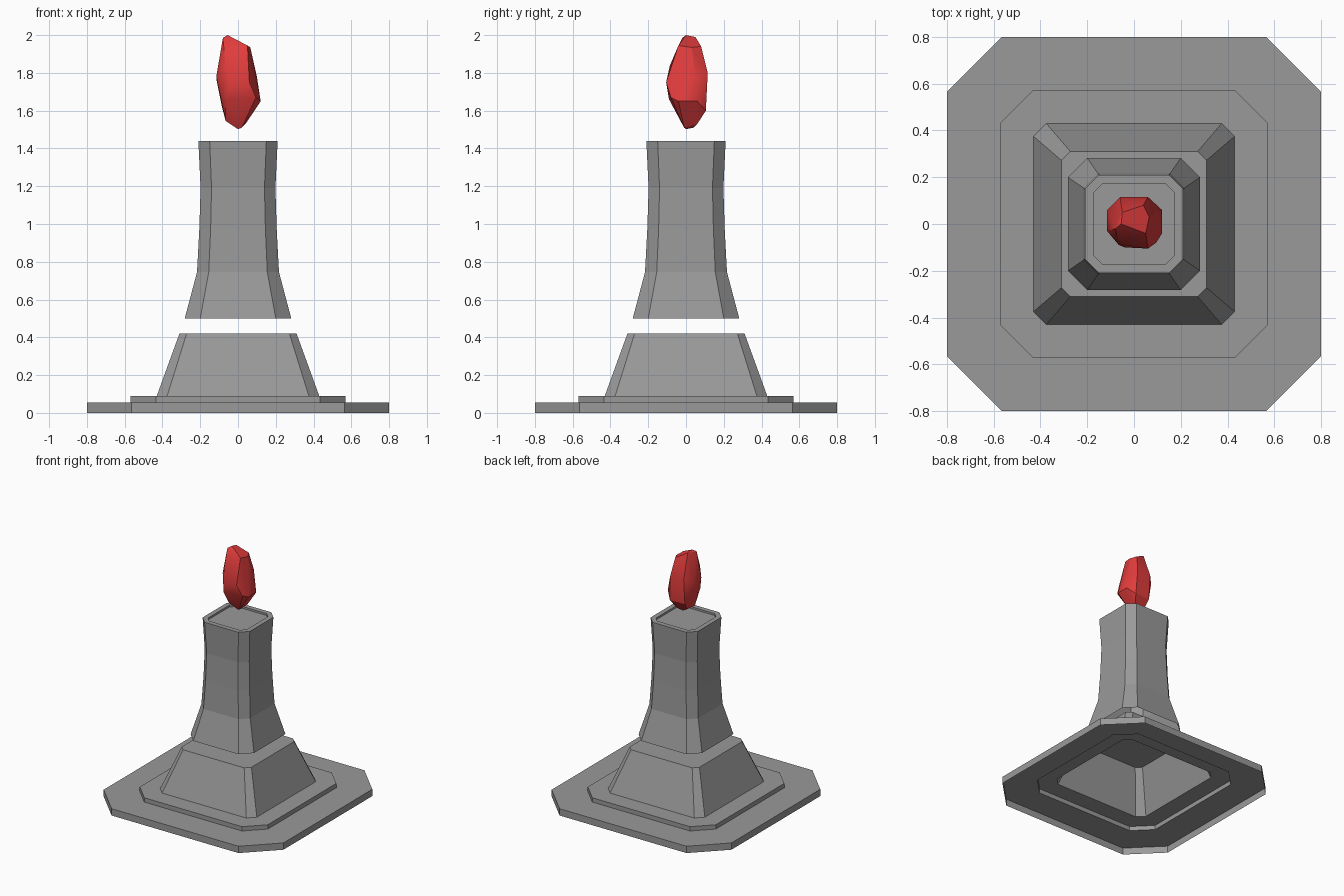
import bpy, bmesh, math

if "Cube" in bpy.data.objects:
    bpy.data.objects.remove(bpy.data.objects["Cube"])


def material(name, col):
    m = bpy.data.materials.new(name)
    m.diffuse_color = (*col, 1)
    m.use_nodes = True
    m.node_tree.nodes["Principled BSDF"].inputs["Base Color"].default_value = m.diffuse_color
    return m


stone = material("grey stone", (0.32, 0.32, 0.32))
red = material("red crystal", (0.75, 0.045, 0.045))


def add_object(name, bm, mat):
    me = bpy.data.meshes.new(name)
    bm.to_mesh(me)
    bm.free()
    me.materials.append(mat)
    ob = bpy.data.objects.new(name, me)
    bpy.context.collection.objects.link(ob)
    return ob


def loft(name, sections, mat):
    """Chamfered-square sections (half width, chamfer corner, z), open below, capped at the end."""
    bm = bmesh.new()
    rings = []
    for h, c, z in sections:
        pts = [(c, -h), (h, -c), (h, c), (c, h), (-c, h), (-h, c), (-h, -c), (-c, -h)]
        rings.append([bm.verts.new((x, y, z)) for x, y in pts])
    for a, b in zip(rings, rings[1:]):
        for i in range(8):
            j = (i + 1) % 8
            bm.faces.new((a[i], a[j], b[j], b[i]))
    bm.faces.new(rings[-1])
    return add_object(name, bm, mat)


# Stepped base and sloped plinth: one hollow shell, open underneath
loft("stepped_base", [
    (0.80, 0.565, 0.0), (0.80, 0.565, 0.055),
    (0.57, 0.435, 0.055), (0.57, 0.435, 0.09),
    (0.43, 0.375, 0.09), (0.31, 0.272, 0.42)], stone)

# Floating waisted column with a recessed top
loft("column", [
    (0.282, 0.20, 0.50), (0.217, 0.155, 0.745), (0.205, 0.145, 0.97),
    (0.198, 0.140, 1.19), (0.210, 0.150, 1.44),
    (0.172, 0.135, 1.44), (0.172, 0.135, 1.425)], stone)

# Floating faceted crystal: convex hull of its corners
corners = [
    (-.04, -.10, 1.73), (.06, -.105, 1.75), (.095, -.08, 1.67), (-.065, -.09, 1.66),
    (-.065, -.085, 1.84), (-.08, -.02, 1.985), (-.055, 0, 2.0), (-.05, .05, 1.99),
    (.05, -.04, 1.945), (.065, .03, 1.935), (.04, .08, 1.94), (.12, -.04, 1.65),
    (.12, .06, 1.65), (.10, .05, 1.78), (-.115, -.03, 1.78), (-.115, .06, 1.77),
    (-.06, .115, 1.8), (.06, .115, 1.8), (.07, .105, 1.6), (-.06, .10, 1.6),
    (.02, -.01, 1.51), (0, 0, 1.502), (0, .04, 1.51), (-.065, -.02, 1.545),
    (-.05, .06, 1.54), (.04, .06, 1.53), (-.085, 0, 1.62), (-.085, .06, 1.62)]
bm = bmesh.new()
for p in corners:
    bm.verts.new(p)
hull = bmesh.ops.convex_hull(bm, input=bm.verts)
bmesh.ops.delete(bm, geom=[v for v in bm.verts if not v.link_faces], context='VERTS')
bmesh.ops.dissolve_limit(bm, angle_limit=math.radians(8), verts=bm.verts, edges=bm.edges)
bmesh.ops.recalc_face_normals(bm, faces=bm.faces)
crystal = add_object("crystal", bm, red)

# Soften only the crystal's shallow creases
bpy.context.view_layer.objects.active = crystal
crystal.select_set(True)
bpy.ops.object.shade_smooth_by_angle(angle=math.radians(30))
